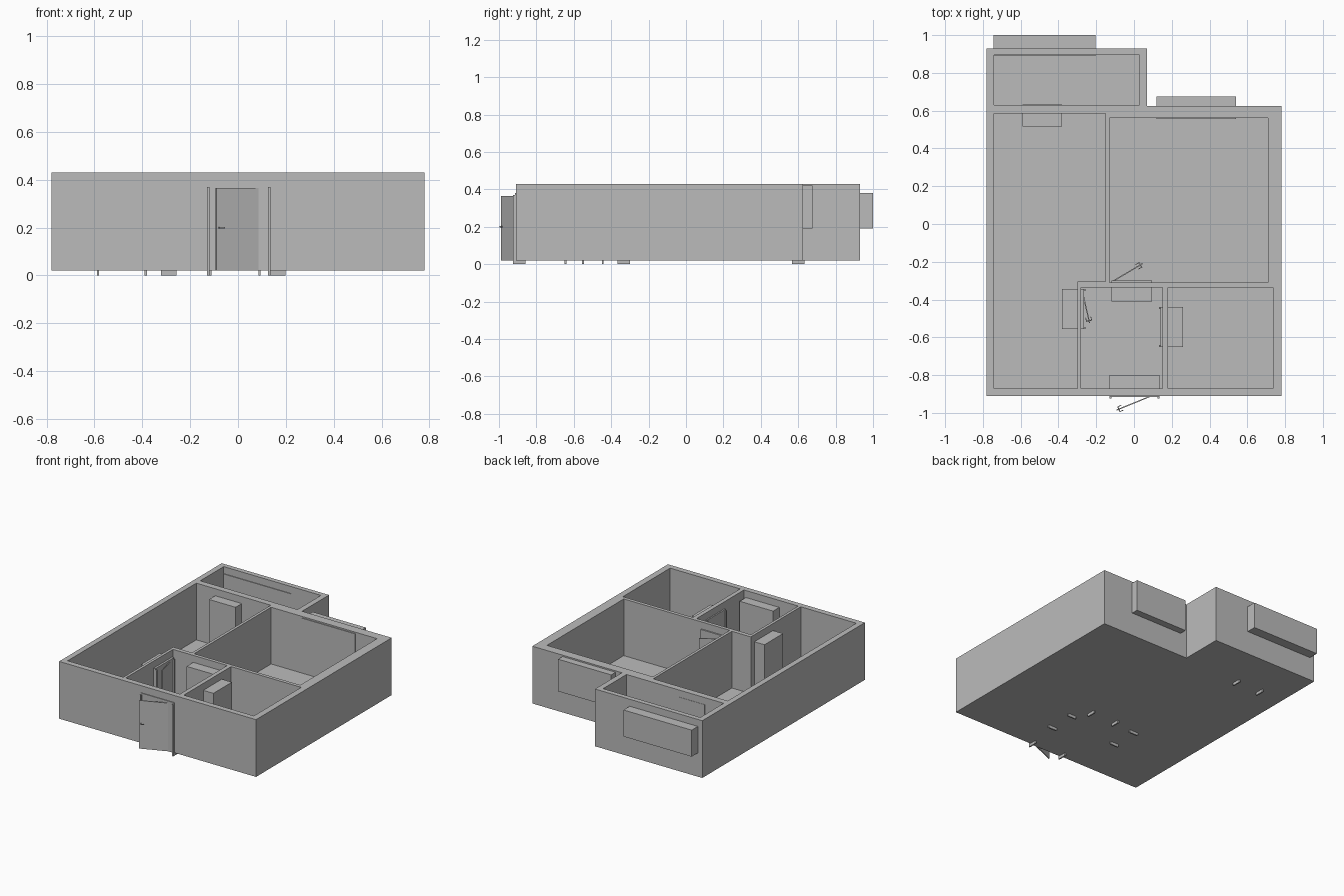
import bpy, bmesh
from math import atan2, hypot
from mathutils import Vector, Matrix

cube = bpy.data.objects.get("Cube")
if cube:
    bpy.data.objects.remove(cube, do_unlink=True)

grey = bpy.data.materials.new("plain grey")
grey.use_nodes = True
GREY = (0.5, 0.5, 0.5, 1)
grey.diffuse_color = GREY
grey.node_tree.nodes["Principled BSDF"].inputs["Base Color"].default_value = GREY

BASE, TOP, DOOR_TOP = 0.02, 0.43, 0.38


def finish(name, bm):
    bmesh.ops.recalc_face_normals(bm, faces=bm.faces)
    mesh = bpy.data.meshes.new(name)
    bm.to_mesh(mesh)
    bm.free()
    mesh.materials.append(grey)
    obj = bpy.data.objects.new(name, mesh)
    bpy.context.collection.objects.link(obj)
    return obj


def rect(x0, x1, y0, y1):
    return [(x0, y0), (x1, y0), (x1, y1), (x0, y1)]


def prism(name, loops, z0, z1):
    """Extrude a plan outline, with any further loops as holes."""
    bm = bmesh.new()
    for loop in loops:
        vs = [bm.verts.new((x, y, z0)) for x, y in loop]
        for i, v in enumerate(vs):
            bm.edges.new((vs[i - 1], v))
    bmesh.ops.triangle_fill(bm, edges=bm.edges[:], use_beauty=True, normal=(0, 0, 1))
    ext = bmesh.ops.extrude_face_region(bm, geom=bm.faces[:])
    top = [g for g in ext["geom"] if isinstance(g, bmesh.types.BMVert)]
    bmesh.ops.translate(bm, verts=top, vec=(0, 0, z1 - z0))
    return finish(name, bm)


def add_box(bm, x0, x1, y0, y1, z0, z1):
    mat = (Matrix.Translation(((x0 + x1) / 2, (y0 + y1) / 2, (z0 + z1) / 2))
           @ Matrix.Diagonal((x1 - x0, y1 - y0, z1 - z0, 1)))
    bmesh.ops.create_cube(bm, size=1, matrix=mat)


def box(name, *bounds):
    bm = bmesh.new()
    add_box(bm, *bounds)
    return finish(name, bm)


# House shell: outer plan with the rooms left open, on a thin floor
outline = [(-.78, -.91), (.78, -.91), (.78, .625), (.07, .625), (.07, .93), (-.78, .93)]
rooms = [
    rect(-.74, .03, .63, .895),
    [(-.74, -.87), (-.3, -.87), (-.3, -.305), (-.15, -.305), (-.15, .585), (-.74, .585)],
    rect(-.13, .71, -.31, .56),
    rect(-.28, .15, -.87, -.335),
    rect(.18, .735, -.87, -.335),
]
prism("walls", [outline] + rooms, BASE, TOP)
prism("floor", [outline], BASE, BASE + .004)

# Window blocks reaching out through the back walls
box("back_window_large", -.745, -.205, .89, 1.0, .19, .38)
box("back_window_small", .12, .54, .555, .675, .19, .42)

# Door blocks, each with two thin jambs that reach below the floor
JAMB = .01
doors = {
    "back_room_door": ((-.59, -.38, .515, .632), "y", .6),
    "main_room_door": ((-.12, .095, -.41, -.3), "y", -.333),
    "entrance_door": ((-.13, .135, -.915, -.8), "y", -.892),
    "left_hall_door": ((-.38, -.265, -.555, -.345), "x", -.289),
    "right_hall_door": ((.14, .26, -.65, -.44), "x", .165),
}
for name, ((x0, x1, y0, y1), across, mid) in doors.items():
    box(name + "_block", x0, x1, y0, y1, BASE, DOOR_TOP)
    bm = bmesh.new()
    a, b = mid - .033, mid + .033
    for side in (0, 1):
        if across == "y":
            s = x1 - JAMB if side else x0
            add_box(bm, s, s + JAMB, a, b, 0, DOOR_TOP - .01)
        else:
            s = y1 - JAMB if side else y0
            add_box(bm, a, b, s, s + JAMB, 0, DOOR_TOP - .01)
    finish(name + "_jambs", bm)


# Open door leaves with a lever handle on both faces
def leaf(name, hinge, tip):
    d = Vector(tip) - Vector(hinge)
    length = hypot(*d)
    bm = bmesh.new()
    add_box(bm, 0, length, -.003, .003, BASE, .365)
    add_box(bm, length - .016, length - .01, -.014, .014, .197, .203)
    for side in (-1, 1):
        add_box(bm, length - .034, length - .01, side * .014 - .002,
                side * .014 + .002, .197, .203)
    obj = finish(name, bm)
    obj.location = (*hinge, 0)
    obj.rotation_euler.z = atan2(d.y, d.x)


leaf("entrance_door_leaf", (.085, -.913), (-.092, -.985))
leaf("main_room_door_leaf", (-.115, -.305), (.045, -.21))
leaf("left_hall_door_leaf", (-.275, -.35), (-.235, -.525))
